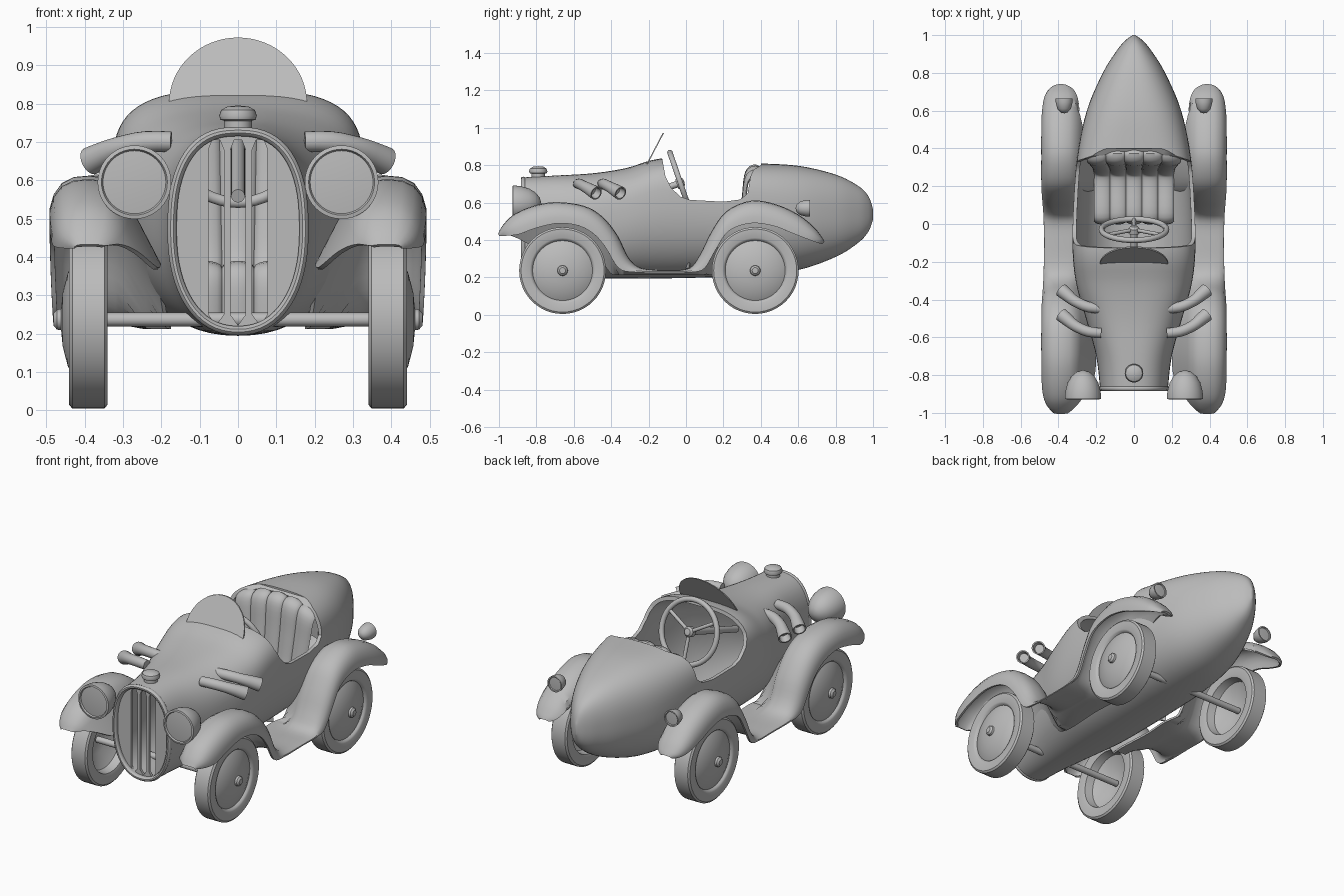
import bpy, bmesh
from math import sin, cos, pi
from mathutils import Vector

if "Cube" in bpy.data.objects:
    bpy.data.objects.remove(bpy.data.objects["Cube"])

grey = bpy.data.materials.new("plain grey")
grey.use_nodes = True
grey.diffuse_color = (0.5, 0.5, 0.5, 1)
grey.node_tree.nodes["Principled BSDF"].inputs["Base Color"].default_value = (0.5, 0.5, 0.5, 1)


def modify(ob, kind, **settings):
    mod = ob.modifiers.new(kind, kind)
    for key, value in settings.items():
        setattr(mod, key, value)
    bpy.ops.object.select_all(action='DESELECT')
    bpy.context.view_layer.objects.active = ob
    ob.select_set(True)
    bpy.ops.object.modifier_apply(modifier=mod.name)


def smooth(ob):
    bpy.ops.object.select_all(action='DESELECT')
    bpy.context.view_layer.objects.active = ob
    ob.select_set(True)
    bpy.ops.object.shade_smooth_by_angle(angle=0.65)


def loft(name, rings, closed=True, cap=True, thick=0, mirror=False):
    """Skin a list of equal-length point rings."""
    bm = bmesh.new()
    grid = [[bm.verts.new(p) for p in ring] for ring in rings]
    n = len(rings[0])
    for a, b in zip(grid, grid[1:]):
        for i in range(n if closed else n - 1):
            j = (i + 1) % n
            bm.faces.new((a[i], a[j], b[j], b[i]))
    if cap:
        bm.faces.new(grid[0])
        bm.faces.new(grid[-1])
    bmesh.ops.remove_doubles(bm, verts=bm.verts, dist=0.0003)
    bmesh.ops.recalc_face_normals(bm, faces=bm.faces)
    me = bpy.data.meshes.new(name)
    bm.to_mesh(me)
    bm.free()
    me.materials.append(grey)
    ob = bpy.data.objects.new(name, me)
    bpy.context.collection.objects.link(ob)
    if thick:
        modify(ob, 'SOLIDIFY', thickness=thick, offset=0)
    if mirror:
        modify(ob, 'MIRROR', use_mirror_merge=False)
    smooth(ob)
    return ob


def circle(centre, axis, r, n):
    q = Vector(axis).to_track_quat('Z', 'Y')
    return [Vector(centre) + q @ Vector((r * cos(2 * pi * i / n), r * sin(2 * pi * i / n), 0))
            for i in range(n)]


def lathe(name, origin, axis, profile, n=32, cap=False, mirror=False):
    """Spin (radius, distance) pairs about an axis."""
    d = Vector(axis).normalized()
    return loft(name, [circle(Vector(origin) + d * h, d, r, n) for r, h in profile], cap=cap, mirror=mirror)


def rod(name, a, b, r):
    d = Vector(b) - Vector(a)
    return lathe(name, a, d, [(r, 0), (r, d.length)], 16, True)


def spline(keys, steps):
    """Smooth interpolation through tuples."""
    out = []
    for i in range(len(keys) - 1):
        p = [Vector(keys[min(max(k, 0), len(keys) - 1)]) for k in range(i - 1, i + 3)]
        for s in range(steps):
            t = s / steps
            out.append(0.5 * (2 * p[1] + (p[2] - p[0]) * t
                       + (2 * p[0] - 5 * p[1] + 4 * p[2] - p[3]) * t * t
                       + (3 * p[1] - p[0] - 3 * p[2] + p[3]) * t ** 3))
    return out + [Vector(keys[-1])]


def section(st, grow=0.0, n=64):
    """Body cross-section: y, half width, top, bottom, widest height, roundness of the top."""
    y, w, top, bot, mid, rnd = st
    ring = []
    for i in range(n):
        c, s = cos(2 * pi * i / n), sin(2 * pi * i / n)
        e = rnd if s > 0 else 0.9
        h = (top - mid if s > 0 else mid - bot) + grow
        x = (w + grow) * abs(c) ** e * (1 if c > 0 else -1)
        ring.append((x, y, mid + h * abs(s) ** e * (1 if s > 0 else -1)))
    return ring


# Hollow body shell with an open nose and a boat tail
nose = (-.87, .18, .735, .2, .47, .8)
stations = spline([nose, (-.7, .2, .745, .198, .48, .8), (-.5, .255, .757, .196, .52, .78),
                   (-.32, .305, .785, .195, .57, .72), (-.14, .325, .835, .195, .62, .65),
                   (.1, .32, .83, .2, .6, .63), (.36, .3, .812, .21, .57, .65),
                   (.6, .25, .797, .24, .54, .75), (.8, .165, .75, .31, .53, .8),
                   (.92, .09, .69, .385, .53, .85), (.975, .042, .635, .445, .53, .9),
                   (1, .006, .565, .51, .535, .9)], 5)
inner = [section(s, -.02) for s in stations if s[0] < .85]
body = loft("body_shell", inner[::-1] + [section(s) for s in stations])

# Cockpit opening
opening = [(-.135, 1.1), (-.128, .84), (-.11, .74), (-.08, .68), (-.03, .632), (.02, .615),
           (.2, .605), (.29, .617), (.33, .65), (.345, .74), (.36, .775), (.4, .8), (.405, 1.1)]
cutter = loft("cockpit_cutter", [[(x, y, z) for y, z in opening] for x in (-.6, .6)])
modify(body, 'BOOLEAN', object=cutter, operation='DIFFERENCE', solver='EXACT')
bpy.data.objects.remove(cutter)
smooth(body)

# Grille surround and slotted grille plate
loop = [2 * pi * i / 10 for i in range(11)]
loft("grille_surround", [section((nose[0] + .014 * sin(a),) + nose[1:], .012 * cos(a) - .008)
                         for a in loop], cap=False)
plate = loft("grille_plate", [section((y,) + nose[1:], -.012) for y in (-.86, -.845)])
for x in (-.057, 0, .057):
    slot = [(-.02, .25), (0, .222), (.02, .25), (.02, .68), (.01, .705), (-.01, .705), (-.02, .68)]
    cutter = loft("slot_cutter", [[(x + u, y, v) for u, v in slot] for y in (-.9, -.8)])
    modify(plate, 'BOOLEAN', object=cutter, operation='DIFFERENCE', solver='EXACT')
    bpy.data.objects.remove(cutter)
smooth(plate)

# Fenders and running boards: crown y z, rim y z, half width, reach to the body
fender_keys = [(-1, .43, -.995, .425, .035, 0), (-.975, .475, -.95, .425, .07, .1),
               (-.92, .53, -.89, .432, .09, .4), (-.82, .575, -.8, .465, .097, .9),
               (-.7, .597, -.68, .49, .098, 1), (-.55, .578, -.57, .475, .098, 1),
               (-.45, .52, -.49, .43, .097, 1.1), (-.37, .42, -.43, .36, .095, 1.3),
               (-.31, .3, -.36, .25, .09, 1.6), (-.24, .245, -.27, .228, .086, 1.7),
               (-.1, .235, -.1, .225, .083, 1.7), (.02, .245, .03, .228, .086, 1.7),
               (.08, .32, .1, .25, .09, 1.5), (.14, .44, .16, .35, .095, 1.2),
               (.22, .55, .23, .45, .098, 1), (.35, .605, .35, .49, .098, .8),
               (.48, .585, .47, .475, .098, .3), (.6, .53, .56, .44, .096, 0),
               (.68, .465, .65, .405, .085, 0), (.72, .415, .7, .388, .062, 0),
               (.735, .39, .725, .383, .03, 0)]
rings = []
for cy, cz, ry, rz, half, reach in spline(fender_keys, 4):
    shape = [(1, 0), (1, .3), (.9, .6), (.7, .84), (.4, .97), (0, 1), (-.45, .95), (-.8, .75), (-1, .45)]
    ring = [(.387 + u * half, ry + (cy - ry) * f, rz + (cz - rz) * f) for u, f in shape]
    x, y, z = ring[-1]
    for part in (.5, 1):
        ring.append((x - reach * half * .85 * part, y, max(z - .16 * min(reach, 1) * part, min(z, .218))))
    rings.append(ring)
loft("fenders", rings, closed=False, cap=False, thick=.012, mirror=True)

# Wheels with domed discs, and axles
wheel = [(0, .1), (.08, .09), (.155, .05), (.165, .005), (.18, 0), (.222, 0), (.232, .008),
         (.232, .092), (.222, .1), (.175, .1), (.166, .095), (.16, .085), (.155, .088), (.12, .104),
         (.07, .117), (.028, .121), (.026, .132), (.016, .141), (0, .142)]
for name, y in (("front", -.66), ("rear", .37)):
    lathe(name + "_wheels", (.34, y, .237), (1, 0, 0), wheel, 48, mirror=True)
    rod(name + "_axle", (-.43, y, .237), (.43, y, .237), .018)

# Headlights and tail lights
lamp = [(0, -.004), (.05, -.003), (.082, 0), (.086, -.008), (.096, -.006), (.096, .012), (.092, .04),
        (.081, .08), (.06, .115), (.032, .138), (0, .147)]
lathe("headlights", (.27, -.92, .595), (0, 1, 0), lamp, 40, mirror=True)
small = [(0, 0), (.036, .002), (.038, -.004), (.045, -.004), (.045, .015), (.036, .05), (.018, .07), (0, .074)]
lathe("tail_lights", (.37, .66, .57), (0, -1, 0), small, 24, mirror=True)

# Bent exhaust stubs with flared open ends: offset from the hood and radius
bend = spline([(.15, -.02, .7, .026), (.24, -.01, .7, .028), (.31, .02, .685, .029),
               (.355, .055, .665, .034), (.385, .08, .65, .037)], 3)
for name, y in (("front", -.56), ("rear", -.43)):
    rings = []
    for p, q in zip(bend, bend[1:]):
        rings.append(circle((q[0], q[1] + y, q[2]), (q - p).xyz, q[3], 20))
    end, aim = Vector((bend[-1][0], bend[-1][1] + y, bend[-1][2])), (bend[-1] - bend[-2]).xyz.normalized()
    rings += [circle(end, aim, .03, 20), circle(end - aim * .04, aim, .025, 20)]
    loft(name + "_exhaust_stubs", rings, mirror=True)

# Filler cap
lathe("filler_cap", (0, -.79, .72), (0, 0, 1),
      [(.036, 0), (.036, .035), (.046, .038), (.049, .048), (.044, .063), (.028, .072), (0, .075)])

# Windscreen
arc = [pi * i / 32 for i in range(33)]
screen = [(.18 * cos(a), sin(a)) for a in arc] + [(-.09, .06), (0, .09), (.09, .06)]
loft("windscreen", [[(x, -.215 + .09 * v + d, .8 + .172 * v) for x, v in screen] for d in (0, .007)])

# Steering wheel
centre, normal = Vector((0, -.03, .705)), Vector((0, .35, .12)).normalized()
down = Vector((0, .12, -.35)).normalized()
lathe("steering_rim", centre, normal, [(.172 + .015 * cos(a), .015 * sin(a)) for a in loop], 48)
lathe("steering_hub", centre, normal, [(0, -.02), (.028, -.02), (.028, .008), (.018, .02), (0, .022)], 20)
for k in range(3):
    a = 2 * pi * k / 3
    rod("steering_spoke", centre, centre + .17 * (down * cos(a) + Vector((1, 0, 0)) * sin(a)), .01)
rod("steering_column", centre, centre - normal * .45, .018)

# Pleated seat with a rolled top, widening upwards
path = spline([(.02, .25), (.02, .34), (.06, .37), (.23, .36), (.285, .41), (.315, .6),
               (.33, .74), (.355, .78), (.385, .765), (.4, .6)], 4)
rings = []
for k, p in enumerate(path):
    t = (path[min(k + 1, len(path) - 1)] - path[max(k - 1, 0)]).normalized()
    rise = max(0, (p[1] - .4) / .4)
    ring = []
    for i in range(61):
        u = i / 30 - 1
        puff = .016 * abs(sin(pi * 5 * i / 60)) ** .6
        ring.append(((.21 + .04 * rise) * u, p[0] - t[1] * puff, p[1] + t[0] * puff - .05 * u * u * rise))
    rings.append(ring)
loft("seat", rings, closed=False, cap=False, thick=.008)
